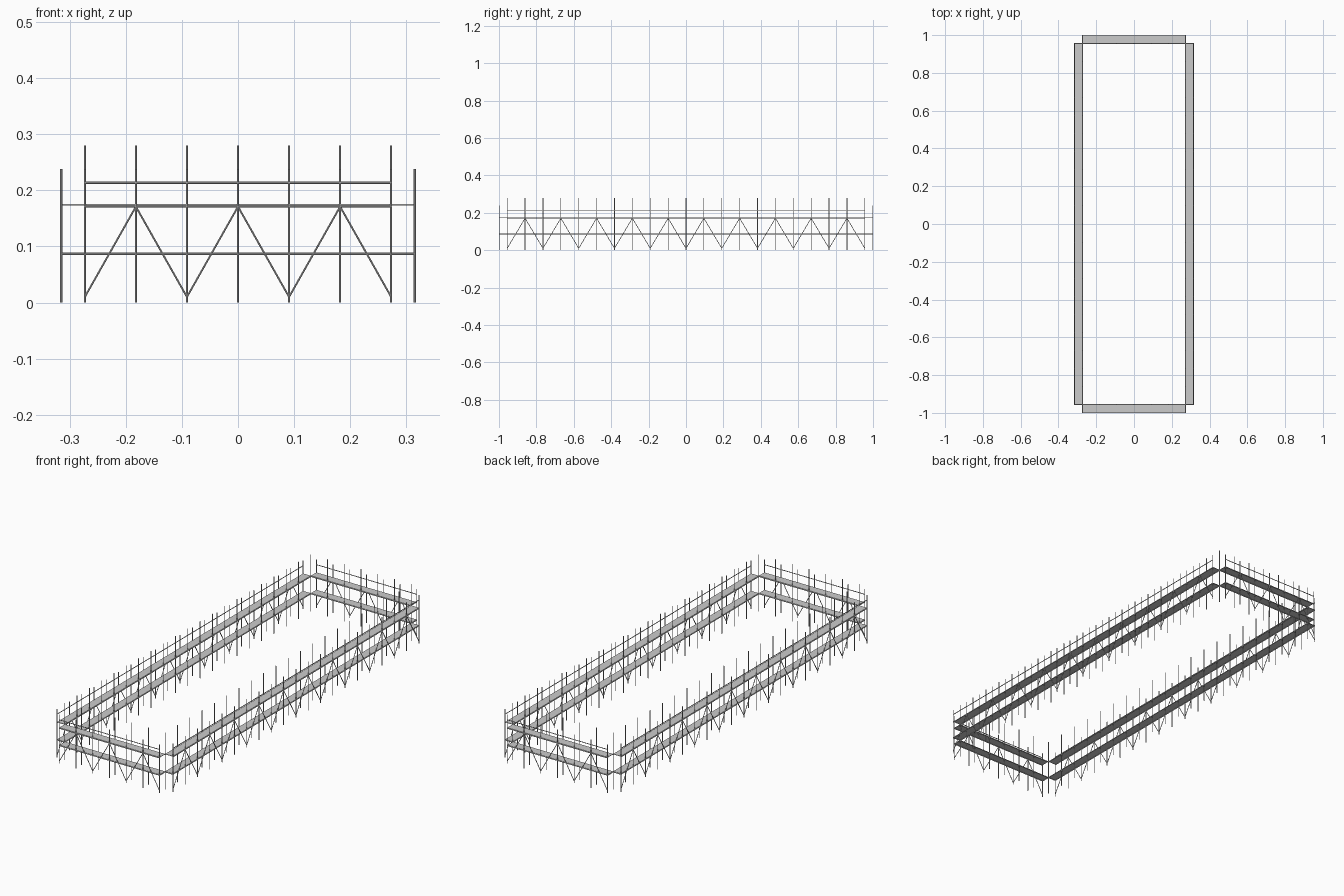
import bpy, bmesh, math
from mathutils import Vector, Matrix

if "Cube" in bpy.data.objects:
    bpy.data.objects.remove(bpy.data.objects["Cube"])

R = 0.0018            # tube radius
IX, OX = 0.273, 0.315  # inner / outer lines of the long sides
IY, OY = 0.956, 0.999  # inner / outer lines of the short ends
DECKS = (0.0885, 0.1742)
LEDGERS = (0.0862, 0.1712)


def tube(bm, a, b, r=R):
    a, b = Vector(a), Vector(b)
    d = b - a
    m = Matrix.Translation((a + b) / 2) @ d.to_track_quat('Z', 'Y').to_matrix().to_4x4()
    bmesh.ops.create_cone(bm, cap_ends=True, segments=8, radius1=r, radius2=r,
                          depth=d.length, matrix=m)


def slab(bm, lo, hi):
    lo, hi = Vector(lo), Vector(hi)
    m = Matrix.Translation((lo + hi) / 2) @ Matrix.Diagonal((*(hi - lo), 1))
    bmesh.ops.create_cube(bm, size=1, matrix=m)


def finish(bm, name, smooth=True):
    me = bpy.data.meshes.new(name)
    bm.to_mesh(me)
    bm.free()
    ob = bpy.data.objects.new(name, me)
    bpy.context.collection.objects.link(ob)
    if smooth:
        bpy.ops.object.select_all(action='DESELECT')
        ob.select_set(True)
        bpy.context.view_layer.objects.active = ob
        bpy.ops.object.shade_smooth_by_angle()


def scaffold(name, half, inner, outer, bays, angle, skip_ends):
    """One straight run along local x, outside facing local -y, turned about z."""
    rot = Matrix.Rotation(angle, 4, 'Z')
    xs = [-half + 2 * half * i / bays for i in range(bays + 1)]

    def part(label, build, smooth=True):
        bm = bmesh.new()
        build(bm)
        bmesh.ops.transform(bm, matrix=rot, verts=bm.verts)
        finish(bm, f"{name}_{label}", smooth)

    # upright posts: short outside, tall inside (corner posts are shared)
    def posts(bm):
        for i, x in enumerate(xs):
            tube(bm, (x, -outer, 0), (x, -outer, 0.238))
            if not (skip_ends and i in (0, bays)):
                tube(bm, (x, -inner, 0), (x, -inner, 0.28))

    # ledgers below the decks, guard rail, end transoms
    def rails(bm):
        for z in LEDGERS:
            for y in (-outer, -inner):
                tube(bm, (-half, y, z), (half, y, z))
        tube(bm, (-half, -outer, 0.2135), (half, -outer, 0.2135))
        for x in (-half, half):
            tube(bm, (x, -outer, LEDGERS[0]), (x, -inner, LEDGERS[0]))

    # zigzag braces on the outer face
    def braces(bm):
        for i in range(bays):
            z0, z1 = (0.01, 0.171) if i % 2 == 0 else (0.171, 0.01)
            tube(bm, (xs[i], -outer, z0), (xs[i + 1], -outer, z1), R * 0.9)

    # walking decks
    def decks(bm):
        for z in DECKS:
            slab(bm, (-half, -outer, z - 0.001), (half, -inner, z + 0.001))

    part("posts", posts)
    part("rails", rails)
    part("braces", braces)
    part("decks", decks, False)


scaffold("front_scaffold", IX, IY, OY, 6, 0, True)
scaffold("back_scaffold", IX, IY, OY, 6, math.pi, True)
scaffold("right_scaffold", IY, IX, OX, 20, math.pi / 2, False)
scaffold("left_scaffold", IY, IX, OX, 20, -math.pi / 2, False)
